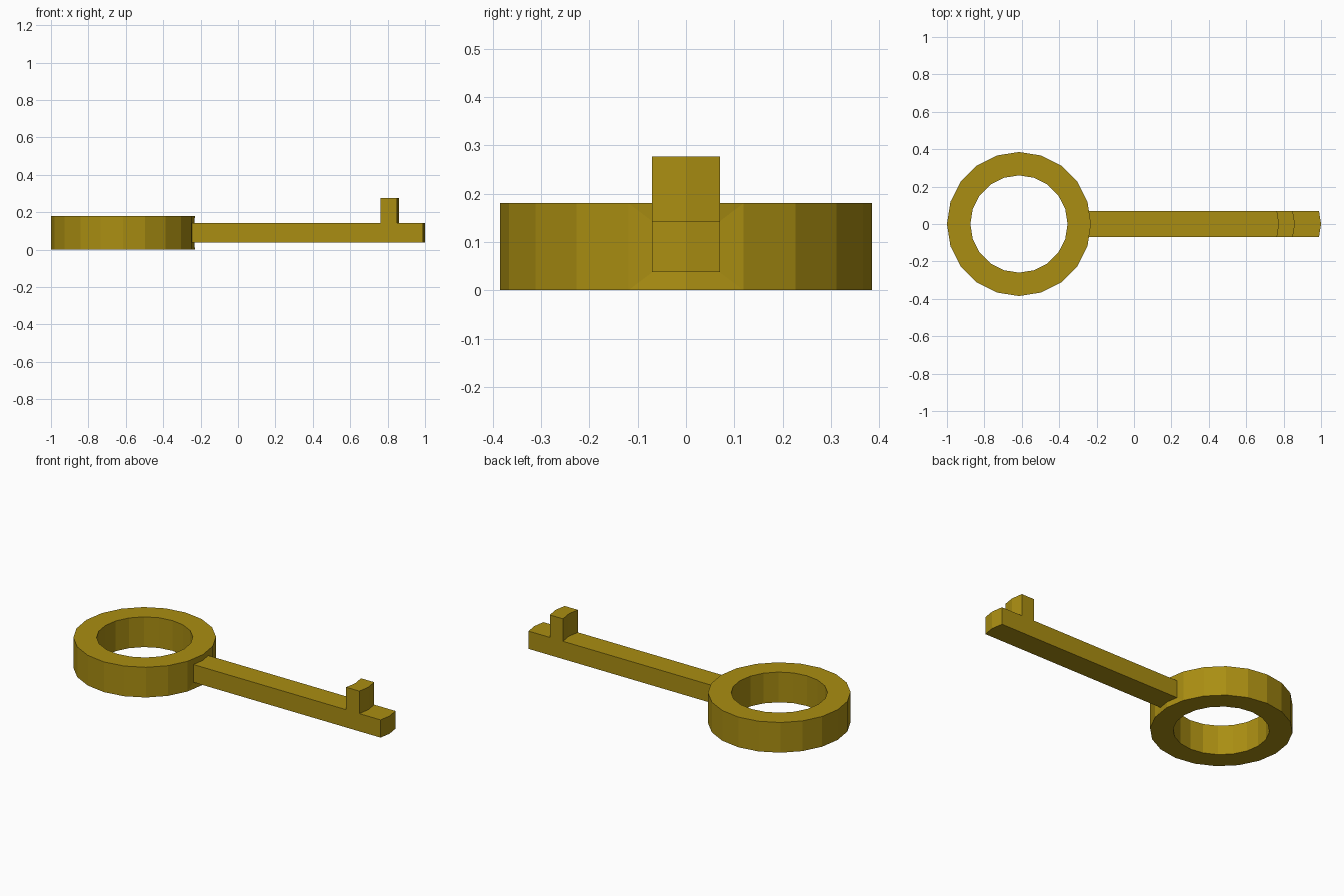
import bpy, bmesh, math
from mathutils import Vector

if "Cube" in bpy.data.objects:
    bpy.data.objects.remove(bpy.data.objects["Cube"])

SIDES, R_OUT, R_IN, HEIGHT, CX = 20, 0.385, 0.26, 0.18, -0.615
bm = bmesh.new()


def circle(r, z):
    return [bm.verts.new((CX + r * math.cos(math.tau * i / SIDES),
                          r * math.sin(math.tau * i / SIDES), z)) for i in range(SIDES)]


def extrude(faces, offset):
    """Extrude a face region and return the new cap faces."""
    res = bmesh.ops.extrude_face_region(bm, geom=faces)["geom"]
    old = [f for f in faces if f.is_valid]
    if old:
        bmesh.ops.delete(bm, geom=old, context='FACES')
    verts = [g for g in res if isinstance(g, bmesh.types.BMVert)]
    bmesh.ops.translate(bm, verts=verts, vec=Vector(offset))
    return [g for g in res if isinstance(g, bmesh.types.BMFace)]


# Ring-shaped bow
ob, ot = circle(R_OUT, 0), circle(R_OUT, HEIGHT)
ib, it = circle(R_IN, 0), circle(R_IN, HEIGHT)
outer = []
for i in range(SIDES):
    j = (i + 1) % SIDES
    outer.append(bm.faces.new((ob[i], ob[j], ot[j], ot[i])))
    bm.faces.new((ib[j], ib[i], it[i], it[j]))
    bm.faces.new((ot[i], ot[j], it[j], it[i]))
    bm.faces.new((ob[j], ob[i], ib[i], ib[j]))

# Shaft root: shrink the two ring faces that point along +x
cap = extrude([outer[0], outer[-1]], (0, 0, 0))
verts = {v for f in cap for v in f.verts}
centre = Vector((CX + R_OUT * (1 + math.cos(math.tau / SIDES)) / 2, 0, HEIGHT / 2))
for v in verts:
    v.co = centre + (v.co - centre) * 0.587

# Shaft in three lengths, ending at the tip
x = max(v.co.x for v in verts)
for target in (0.773, 0.86, 1.0):
    cap = extrude(cap, (target - x, 0, 0))
    x = target

# Tooth raised from the short middle length
bm.normal_update()
top = [f for f in bm.faces if f.normal.z > 0.9
       and 0.78 < f.calc_center_median().x < 0.84]
extrude(top, (0, 0, 0.134))
bmesh.ops.recalc_face_normals(bm, faces=bm.faces[:])

mesh = bpy.data.meshes.new("key")
bm.to_mesh(mesh)
bm.free()
key = bpy.data.objects.new("key", mesh)
bpy.context.collection.objects.link(key)

brass = bpy.data.materials.new("brass")
brass.diffuse_color = (0.40, 0.27, 0.006, 1)
brass.use_nodes = True
brass.node_tree.nodes["Principled BSDF"].inputs["Base Color"].default_value = brass.diffuse_color
mesh.materials.append(brass)
